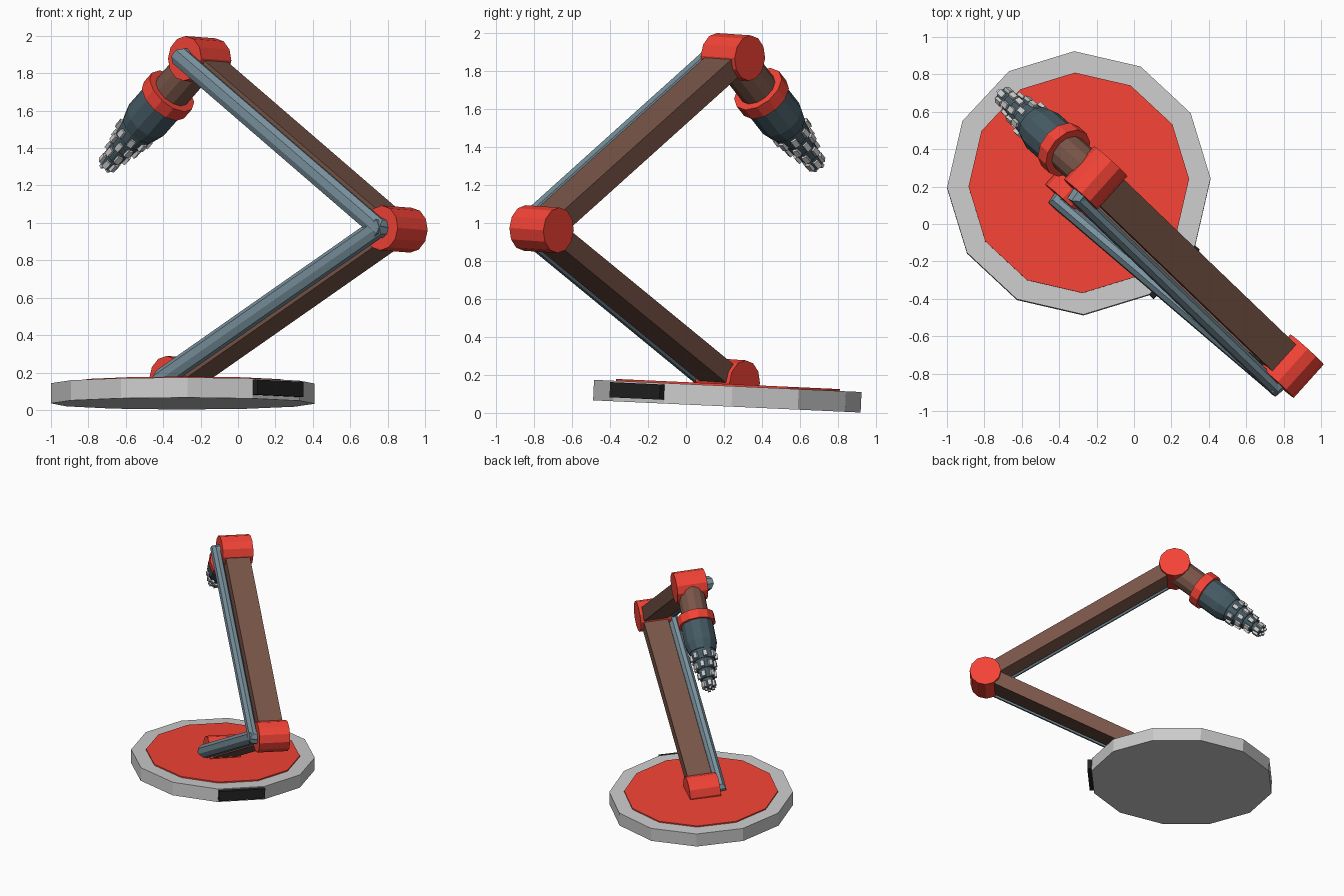
import bpy, bmesh, math
from mathutils import Vector, Matrix

if "Cube" in bpy.data.objects:
    bpy.data.objects.remove(bpy.data.objects["Cube"])


def material(name, hexcode):
    m = bpy.data.materials.new(name)
    srgb = [int(hexcode[i:i + 2], 16) / 255 for i in (0, 2, 4)]
    m.diffuse_color = [((c + 0.055) / 1.055) ** 2.4 for c in srgb] + [1]
    m.use_nodes = True
    m.node_tree.nodes["Principled BSDF"].inputs["Base Color"].default_value = m.diffuse_color
    return m


RED = material("red", "F44336")
BROWN = material("brown", "795548")
PIPE = material("blue_grey", "78909C")
STEEL = material("dark_steel", "455A64")
BLACK = material("black", "212121")
TOOTH = material("pale_metal", "E0E0E0")


def frame(origin, z, ref):
    """Matrix whose z axis follows z and whose x axis lies near ref."""
    z = z.normalized()
    y = z.cross(ref).normalized()
    x = y.cross(z)
    m = Matrix((x, y, z)).transposed().to_4x4()
    m.translation = origin
    return m


def finish(name, bm, mat):
    me = bpy.data.meshes.new(name)
    bm.to_mesh(me)
    bm.free()
    if mat:
        me.materials.append(mat)
    ob = bpy.data.objects.new(name, me)
    bpy.context.collection.objects.link(ob)
    return ob


def add_cone(bm, m, z0, z1, r0, r1, sides=12):
    bmesh.ops.create_cone(bm, cap_ends=True, segments=sides, radius1=r0, radius2=r1,
                          depth=z1 - z0, matrix=m @ Matrix.Translation((0, 0, (z0 + z1) / 2)))


def cone(name, m, z0, z1, r0, r1, mat, sides=12):
    bm = bmesh.new()
    add_cone(bm, m, z0, z1, r0, r1, sides)
    return finish(name, bm, mat)


def add_box(bm, m, loc, size):
    bmesh.ops.create_cube(bm, size=1, matrix=m @ Matrix.Translation(loc) @ Matrix.Diagonal((*size, 1)))


def box(name, m, loc, size, mat):
    bm = bmesh.new()
    add_box(bm, m, loc, size)
    return finish(name, bm, mat)


# Slightly tilted round base with red turntable and black panel
base = (Matrix.Translation((-0.295, 0.215, 0.034)) @ Matrix.Rotation(math.radians(-2.6), 4, 'X')
        @ Matrix.Rotation(math.radians(-43), 4, 'Z'))
half_step = Matrix.Rotation(math.radians(15), 4, 'Z')
cone("base", base @ half_step, 0, 0.108, 0.705, 0.705, None)
cone("turntable", base @ half_step, 0.09, 0.118, 0.59, 0.59, RED)
box("base_panel", base, (0.69, 0, 0.06), (0.05, 0.36, 0.08), BLACK)

# Joint centres and the shared pin direction
shoulder = Vector((-0.305, 0.22, 0.163))
elbow = Vector((0.845, -0.76, 0.967))
wrist = Vector((-0.205, 0.247, 1.873))
tip = Vector((-0.71, 0.695, 1.30))
pin = (wrist - shoulder).cross(elbow - shoulder).normalized()

for name, p in (("shoulder_joint", shoulder), ("elbow_joint", elbow), ("wrist_joint", wrist)):
    cone(name, frame(p, pin, Vector((0, 0, 1))), -0.12, 0.12, 0.12, 0.12, RED)


# Arm bars and the pipes beside them
def arm(name, a, b):
    box(name + "_bar", frame((a + b) / 2, b - a, pin), (0, 0, 0), (0.19, 0.11, (b - a).length), BROWN)
    cu = bpy.data.curves.new(name + "_pipe", 'CURVE')
    cu.dimensions = '3D'
    cu.bevel_depth = 0.056
    cu.bevel_resolution = 2
    cu.use_fill_caps = True
    pts = (a - pin * 0.09, a - pin * 0.145, b - pin * 0.145, b - pin * 0.09)
    sp = cu.splines.new('POLY')
    sp.points.add(len(pts) - 1)
    for q, p in zip(sp.points, pts):
        q.co = (*p, 1)
    sp.use_smooth = False
    cu.materials.append(PIPE)
    bpy.context.collection.objects.link(bpy.data.objects.new(name + "_pipe", cu))


arm("lower_arm", shoulder, elbow)
arm("upper_arm", elbow, wrist)

# Drill head hanging from the wrist
head = frame(wrist, tip - wrist, pin)
cone("head_neck", head, 0, 0.30, 0.105, 0.105, BROWN)
cone("head_collar", head, 0.26, 0.335, 0.145, 0.145, RED)
cone("drill_body", head, 0.32, 0.50, 0.125, 0.125, STEEL)
cone("drill_shoulder", head, 0.50, 0.57, 0.125, 0.105, STEEL)

# Stepped bit, each step ringed with teeth
bit, teeth = bmesh.new(), bmesh.new()
for i, r in enumerate((0.10, 0.082, 0.064, 0.045)):
    z = 0.57 + i * 0.076
    add_cone(bit, head, z - 0.01, z + 0.076, r, r * 0.88)
    count = 8 if i < 2 else 6
    for k in range(count):
        turn = Matrix.Rotation(math.tau * (k + 0.5 * (i % 2)) / count, 4, 'Z')
        add_box(teeth, head @ turn, (r * 0.95, 0, z + 0.045), (0.025, 0.03, 0.045))
for k in range(4):
    add_box(teeth, head @ Matrix.Rotation(math.tau * k / 4, 4, 'Z'), (0.028, 0, 0.872), (0.02, 0.02, 0.035))
finish("drill_bit", bit, STEEL)
finish("drill_teeth", teeth, TOOTH)
